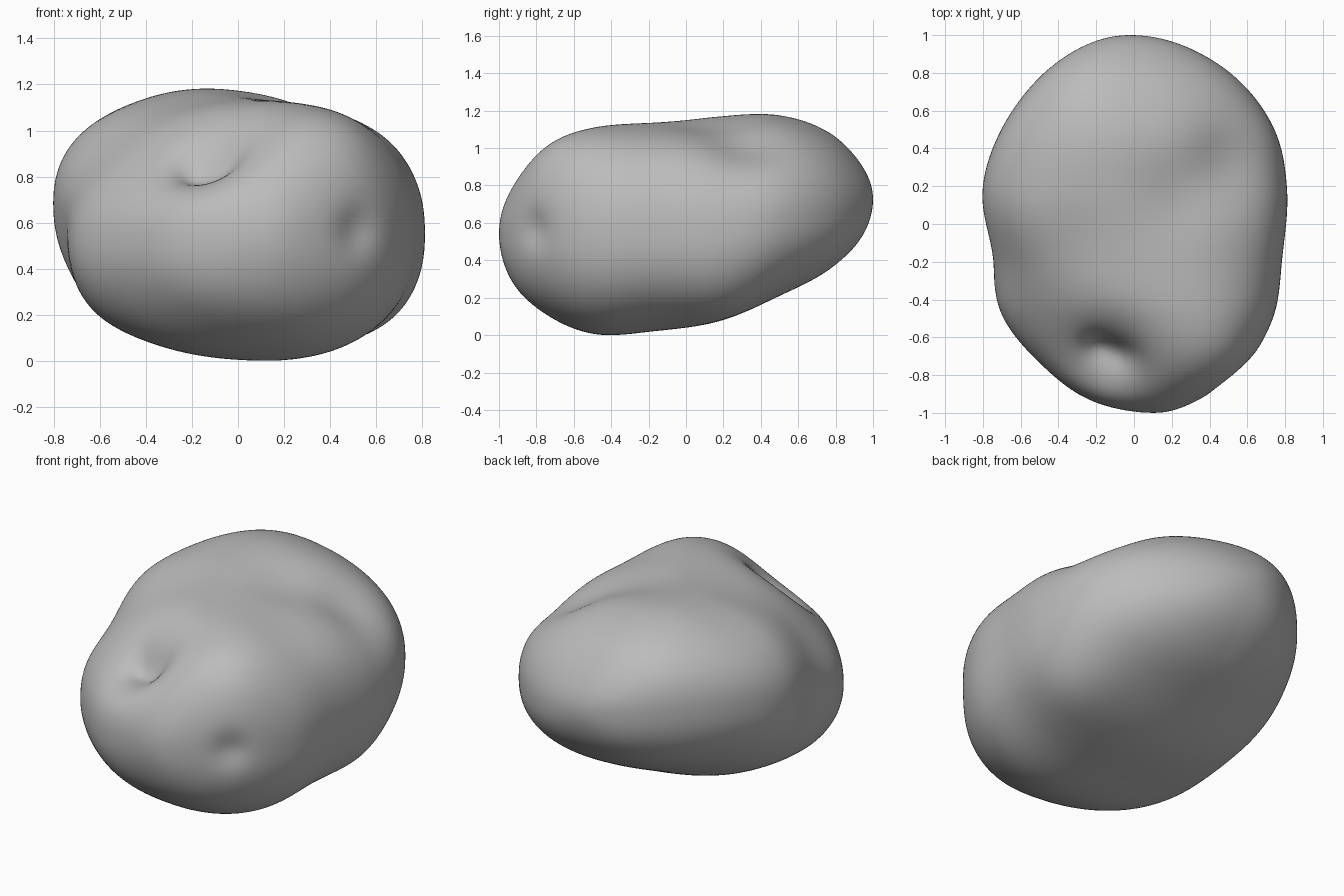
import bpy, bmesh, math
from mathutils import Vector

if "Cube" in bpy.data.objects:
    bpy.data.objects.remove(bpy.data.objects["Cube"])

# Stations every 20 degrees, front to back:
# centre x, width ratio, centre z, height ratio
STATIONS = [
    (0.10, 0.78, 0.55, 0.68), (0.05, 0.80, 0.545, 0.69),
    (0.045, 0.82, 0.56, 0.67), (0.015, 0.83, 0.565, 0.635),
    (0.005, 0.79, 0.59, 0.57), (0.0, 0.82, 0.63, 0.555),
    (0.015, 0.84, 0.695, 0.55), (0.015, 0.83, 0.715, 0.555),
    (0.0, 0.80, 0.715, 0.54), (-0.02, 0.79, 0.73, 0.53),
]

# Dents and swellings: centre, radius, push
BUMPS = [
    ((-0.50, -0.60, 0.98), 0.42, (0.03, 0.02, -0.09)),   # sloping shoulder
    ((-0.70, -0.30, 0.88), 0.30, (0.02, 0.0, -0.03)),
    ((-0.55, 0.45, 1.08), 0.35, (0.02, -0.02, -0.035)),  # back shoulder
    ((-0.14, -0.73, 0.96), 0.22, (0.01, 0.03, -0.12)),   # front hollow
    ((-0.20, -0.67, 0.97), 0.09, (0.0, 0.02, -0.06)),    # fold in hollow
    ((-0.07, -0.70, 0.96), 0.09, (0.0, 0.02, -0.06)),
    ((0.42, -0.62, 0.95), 0.26, (0.02, -0.02, 0.035)),   # front ridge
    ((0.65, -0.10, 0.88), 0.28, (0.01, 0.0, 0.025)),
    ((0.50, -0.79, 0.57), 0.10, (-0.02, 0.03, 0.0)),     # small pit
    ((0.22, 0.12, 1.15), 0.22, (0.0, 0.0, -0.035)),      # valley over the top
    ((0.50, 0.33, 1.03), 0.22, (-0.03, 0.0, -0.045)),
    ((-0.30, -0.05, 1.13), 0.24, (0.0, 0.0, -0.02)),
    ((-0.77, -0.08, 0.52), 0.20, (0.025, 0.0, 0.0)),     # flank hollow
    ((0.60, 0.25, 0.22), 0.28, (0.02, 0.0, -0.035)),     # underside fullness
    ((-0.62, -0.20, 0.20), 0.25, (-0.015, 0.0, -0.02)),
]


def station(angle):
    """Smoothly interpolate the stations at an angle from -90 to 90."""
    f = min(max((angle + 90) / 20, 0), 8.9999)
    i, t = int(f), f - int(f)
    p = [STATIONS[min(max(i + k, 0), 9)] for k in (-1, 0, 1, 2)]
    return [b + 0.5 * t * (c - a + t * (2 * a - 5 * b + 4 * c - d
            + t * (3 * (b - c) + d - a))) for a, b, c, d in zip(*p)]


def shape(co):
    """Turn a point of the unit sphere into a point of the lump."""
    n = 2.3
    y = max(-1, min(1, co.y))
    cx, width, cz, height = station(math.degrees(math.asin(y)))
    r = math.hypot(co.x, co.z)
    if r > 1e-6:
        c, s = co.x / r, co.z / r
        k = (abs(c) ** n + abs(s) ** n) ** (-1 / n)
    else:
        c = s = k = 0
    x, z = c * k * r * width, s * k * r * height
    # The top twists from front to back, the underside only leans
    z -= (0.06 + 0.17 * y * (0.5 + 0.5 * s)) * x
    p = Vector((cx + x, y, cz + z))
    move = Vector()
    for centre, radius, push in BUMPS:
        d = (p - Vector(centre)).length / radius
        move += Vector(push) * math.exp(-d * d)
    return p + move


# Lumpy body
bm = bmesh.new()
bmesh.ops.create_icosphere(bm, subdivisions=6, radius=1)
for v in bm.verts:
    v.co = shape(v.co.normalized())
low = min(v.co.z for v in bm.verts)
for v in bm.verts:
    v.co.z -= low
for f in bm.faces:
    f.smooth = True
mesh = bpy.data.meshes.new("lump")
bm.to_mesh(mesh)
bm.free()
lump = bpy.data.objects.new("lump", mesh)
bpy.context.collection.objects.link(lump)

# Plain grey
grey = bpy.data.materials.new("grey")
grey.use_nodes = True
colour = (0.5, 0.5, 0.5, 1)
grey.diffuse_color = colour
grey.node_tree.nodes["Principled BSDF"].inputs["Base Color"].default_value = colour
mesh.materials.append(grey)
